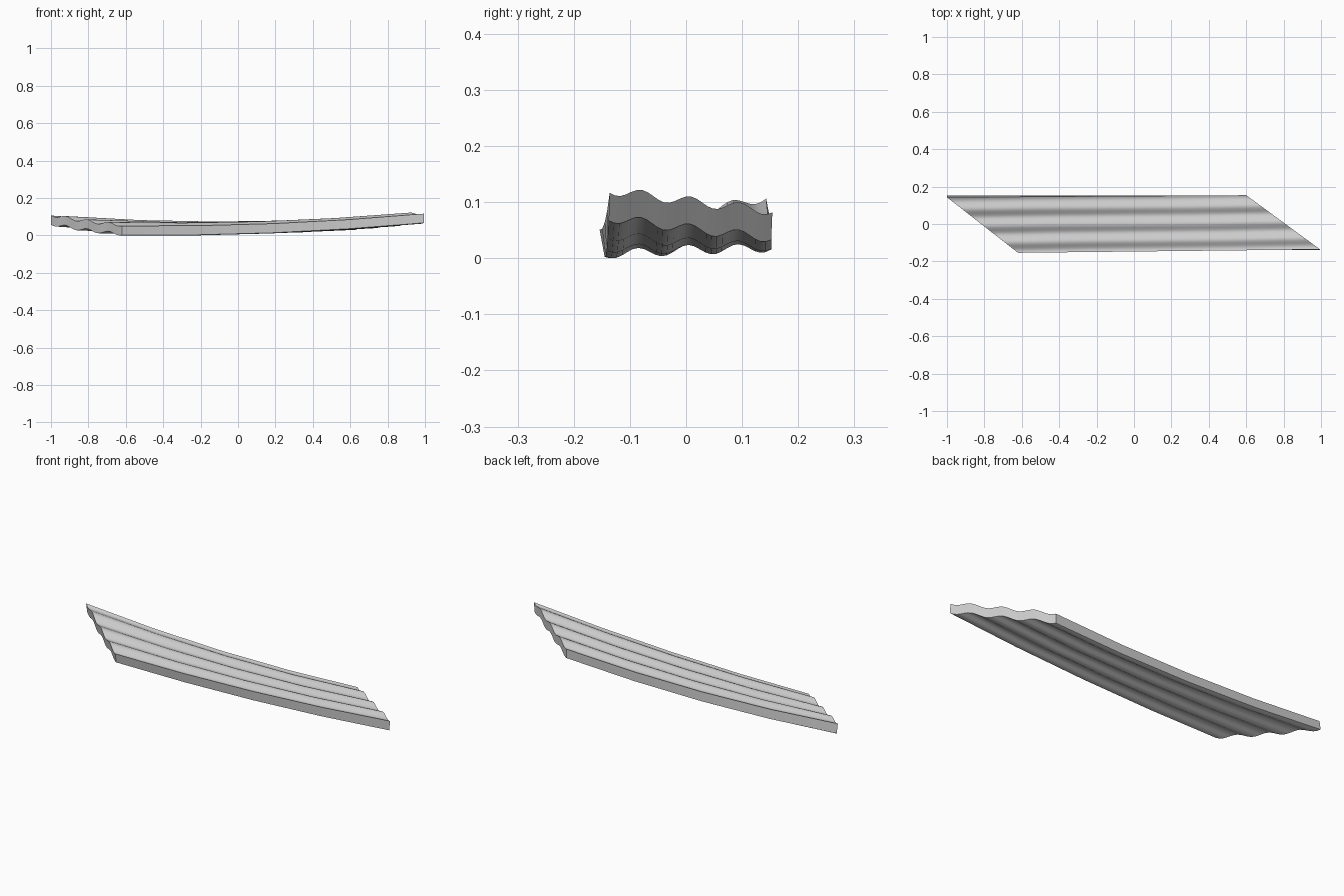
import bpy, bmesh, math

cube = bpy.data.objects.get("Cube")
if cube:
    bpy.data.objects.remove(cube, do_unlink=True)

LENGTH_STEPS, WIDTH_STEPS = 4, 30
THICKNESS, RIPPLE = 0.049, 0.0085


def mix(a, b, t):
    return a + (b - a) * t


def sheet_point(u, v, top):
    """u runs along the sheet, v across the ripples from front to back."""
    x = mix(mix(-0.62, -1.0, v), mix(0.995, 0.6, v), u)
    y = mix(mix(-0.145, 0.152, v), mix(-0.138, 0.152, v), u)
    # Sagging and slightly twisted base with three ripples across it
    z = mix(0.0315, 0.046, v) * x * x + mix(0.0285, 0.003, v) * x + mix(0.006, 0.011, v)
    z += RIPPLE * (1 + math.cos(2 * math.pi * (v - 0.195) / 0.3))
    if top:
        y += mix(-0.009, 0.002, u)
        z += THICKNESS
    return x, y, z


# Closed corrugated sheet: each cross-section is a loop over the top and back underneath
bm = bmesh.new()
across = [i / WIDTH_STEPS for i in range(WIDTH_STEPS + 1)]
loops = []
for i in range(LENGTH_STEPS + 1):
    u = i / LENGTH_STEPS
    path = [(v, True) for v in across] + [(v, False) for v in reversed(across)]
    loops.append([bm.verts.new(sheet_point(u, v, top)) for v, top in path])

for a, b in zip(loops, loops[1:]):
    for j in range(len(a)):
        k = (j + 1) % len(a)
        bm.faces.new((a[j], b[j], b[k], a[k]))

# End caps as strips between top and underside
for loop in (loops[0], loops[-1]):
    n = len(loop)
    for j in range(WIDTH_STEPS):
        bm.faces.new((loop[j], loop[j + 1], loop[n - 2 - j], loop[n - 1 - j]))

bmesh.ops.recalc_face_normals(bm, faces=bm.faces)
lowest = min(v.co.z for v in bm.verts)
bmesh.ops.translate(bm, verts=bm.verts, vec=(0, 0, -lowest))

mesh = bpy.data.meshes.new("corrugated_sheet")
bm.to_mesh(mesh)
bm.free()
sheet = bpy.data.objects.new("corrugated_sheet", mesh)
bpy.context.collection.objects.link(sheet)

# Plain grey finish
grey = bpy.data.materials.new("light_grey")
grey.use_nodes = True
colour = (0.6, 0.6, 0.6, 1)
grey.diffuse_color = colour
grey.node_tree.nodes["Principled BSDF"].inputs["Base Color"].default_value = colour
mesh.materials.append(grey)

bpy.ops.object.select_all(action="DESELECT")
sheet.select_set(True)
bpy.context.view_layer.objects.active = sheet
bpy.ops.object.shade_smooth_by_angle(angle=math.radians(35))
